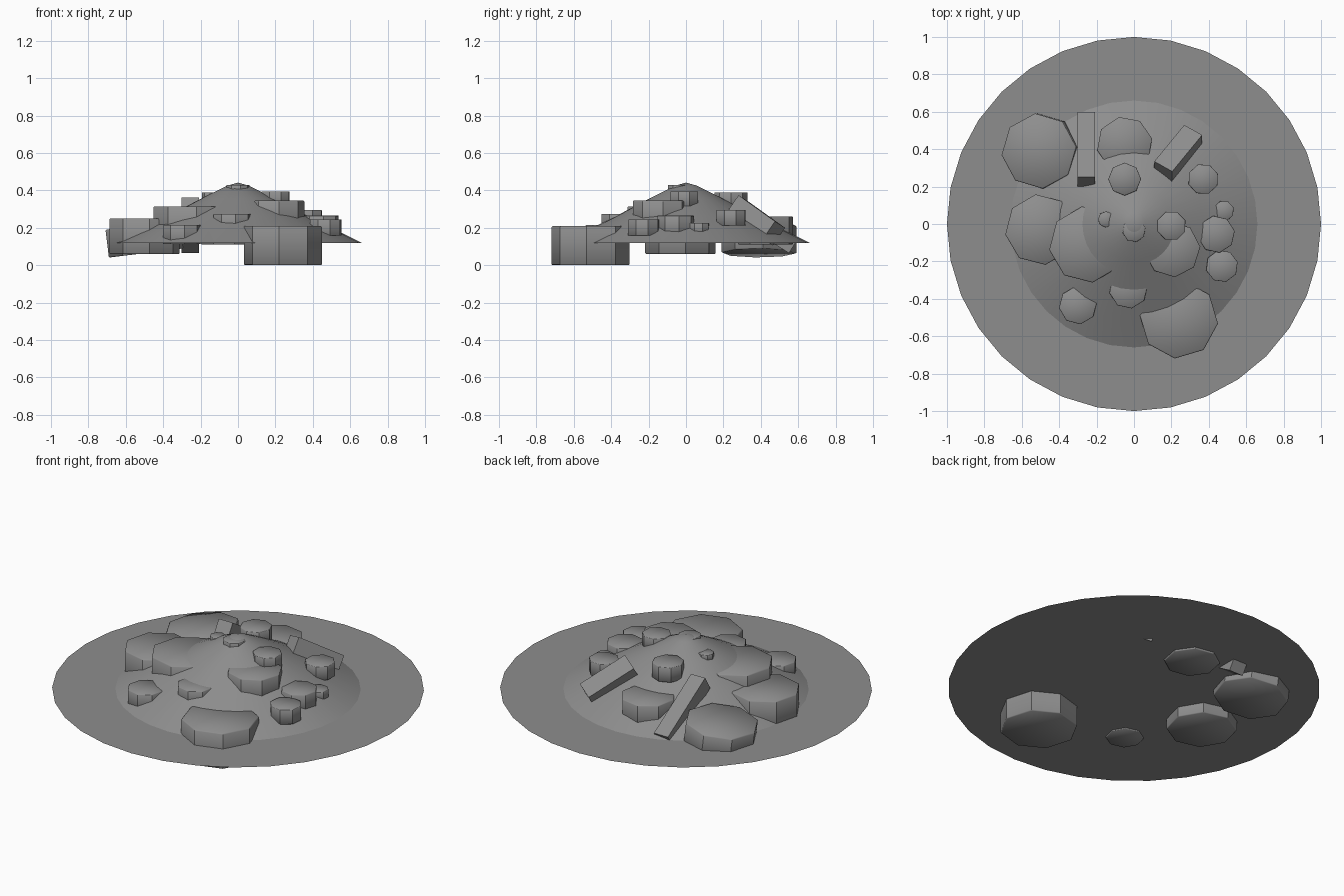
import bpy, bmesh, math
from mathutils import Vector, Matrix

if "Cube" in bpy.data.objects:
    bpy.data.objects.remove(bpy.data.objects["Cube"])

# dark stone grey
grey = bpy.data.materials.new("dark_grey")
grey.diffuse_color = (0.27, 0.27, 0.27, 1)
grey.use_nodes = True
grey.node_tree.nodes["Principled BSDF"].inputs["Base Color"].default_value = grey.diffuse_color


def finish(name, bm):
    bmesh.ops.recalc_face_normals(bm, faces=bm.faces)
    me = bpy.data.meshes.new(name)
    bm.to_mesh(me)
    bm.free()
    me.materials.append(grey)
    ob = bpy.data.objects.new(name, me)
    bpy.context.collection.objects.link(ob)
    return ob


# flat ground disc, a single sheet
bm = bmesh.new()
bmesh.ops.create_circle(bm, cap_ends=True, segments=32, radius=1.0,
                        matrix=Matrix.Translation((0, 0, 0.12)))
finish("ground_disc", bm)

# smooth dirt mound, lathed from a profile
bm = bmesh.new()
pts = [(0.66, 0.12), (0.37, 0.265), (0.2, 0.355), (0.06, 0.425), (0, 0.442)]
vs = [bm.verts.new((r, 0, z)) for r, z in pts]
es = [bm.edges.new(p) for p in zip(vs, vs[1:])]
bmesh.ops.spin(bm, geom=vs + es, axis=(0, 0, 1), cent=(0, 0, 0),
               angle=math.tau, steps=32)
bmesh.ops.remove_doubles(bm, verts=bm.verts, dist=0.0005)
mound = finish("dirt_mound", bm)
for p in mound.data.polygons:
    p.use_smooth = True


# eight-sided rocks, about as tall as their radius
def rock(i, x, y, top, r, turn, height=None, tilt=0):
    h = height or r
    bm = bmesh.new()
    bmesh.ops.create_cone(bm, cap_ends=True, segments=8,
                          radius1=r, radius2=r, depth=h)
    rims = [e for e in bm.edges if abs(e.verts[0].co.z - e.verts[1].co.z) < 1e-4]
    bmesh.ops.bevel(bm, geom=rims, offset=r * 0.025, segments=1, affect='EDGES')
    bm.normal_update()
    for f in bm.faces:
        f.smooth = True
    for e in bm.edges:  # keep the corners between the sides crisp
        e.smooth = abs(e.verts[0].co.z - e.verts[1].co.z) < 1e-4
    bm.transform(Matrix.Translation((x, y, top - h / 2))
                 @ Matrix.Rotation(math.radians(tilt), 4, 'Y')
                 @ Matrix.Rotation(math.radians(turn), 4, 'Z'))
    finish(f"rock_{i}", bm)


# x, y, top height, radius, turn, (height, tilt)
rocks = [
    (0.24, -0.51, 0.21, 0.21, -6), (-0.50, 0.39, 0.215, 0.202, 6, 0.15, -7),
    (-0.50, -0.03, 0.25, 0.19, 8), (-0.25, -0.11, 0.315, 0.205, 8, 0.19),
    (0.205, -0.135, 0.345, 0.15, 5), (-0.05, 0.425, 0.26, 0.15, 12),
    (-0.05, 0.24, 0.39, 0.088, 0), (0.20, -0.01, 0.395, 0.08, 22),
    (-0.30, -0.435, 0.215, 0.102, 8), (-0.03, -0.35, 0.275, 0.103, 10),
    (0.37, 0.24, 0.295, 0.083, 20), (0.44, -0.055, 0.265, 0.1, 10),
    (0.47, -0.225, 0.245, 0.087, 15), (0.48, 0.07, 0.225, 0.055, 20),
    (-0.15, 0.025, 0.388, 0.043, 0), (0.0, -0.035, 0.43, 0.062, 12),
]
for i, a in enumerate(rocks, 1):
    rock(i, *a)


# square beams lying down the back slope
def beam(name, high, low, width, roll):
    a, b = Vector(high), Vector(low)
    d = b - a
    bm = bmesh.new()
    bmesh.ops.create_cube(
        bm, size=1,
        matrix=Matrix.Translation((a + b) / 2)
        @ d.to_track_quat('Y', 'Z').to_matrix().to_4x4()
        @ Matrix.Rotation(math.radians(roll), 4, 'Y')
        @ Matrix.Diagonal((width, d.length, width, 1)))
    finish(name, bm)


beam("beam_left", (-0.255, 0.226, 0.322), (-0.255, 0.575, 0.104), 0.092, 0)
beam("beam_right", (0.155, 0.275, 0.31), (0.315, 0.47, 0.17), 0.115, -20)
